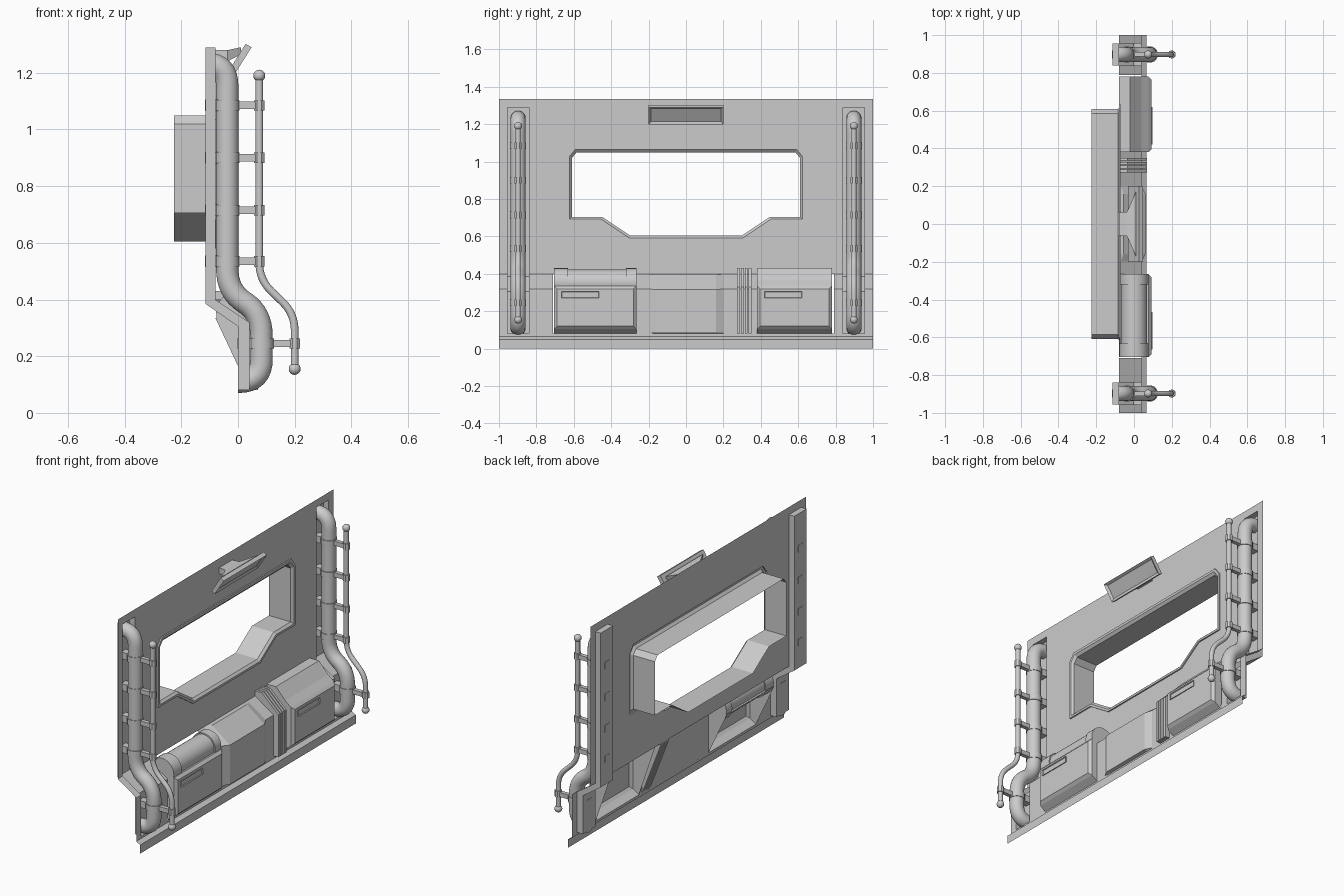
import bpy, bmesh, math
from mathutils import Vector

cube = bpy.data.objects.get("Cube")
if cube:
    bpy.data.objects.remove(cube, do_unlink=True)


def finish(name, bm, smooth=False):
    """Orient faces outward (open shells towards +x) and make the object."""
    bmesh.ops.recalc_face_normals(bm, faces=bm.faces)
    if sum(f.normal.x * f.calc_area() for f in bm.faces) < -1e-4:
        bmesh.ops.reverse_faces(bm, faces=bm.faces)
    mesh = bpy.data.meshes.new(name)
    bm.to_mesh(mesh)
    bm.free()
    if smooth:
        mesh.shade_smooth()
        mesh.set_sharp_from_angle(angle=math.radians(35))
    obj = bpy.data.objects.new(name, mesh)
    bpy.context.collection.objects.link(obj)
    return obj


def loft(name, loops, closed=False, caps=False, smooth=False):
    bm = bmesh.new()
    rows = [[bm.verts.new(p) for p in loop] for loop in loops]
    n = len(rows[0])
    for a, b in zip(rows, rows[1:]):
        for i in range(n if closed else n - 1):
            j = (i + 1) % n
            bm.faces.new((a[i], a[j], b[j], b[i]))
    if caps:
        bm.faces.new(rows[0])
        bm.faces.new(rows[-1])
    return finish(name, bm, smooth)


def extrude(name, profile, y0, y1, closed=False, caps=True):
    """Sweep an (x, z) profile along y."""
    return loft(name, [[(x, y, z) for x, z in profile] for y in (y0, y1)], closed, caps)


def box(name, x0, x1, y0, y1, z0, z1):
    return extrude(name, [(x0, z0), (x1, z0), (x1, z1), (x0, z1)], y0, y1, True)


def inset(obj, direction, thickness, depth):
    """Inset the largest face that looks along the direction."""
    bm = bmesh.new()
    bm.from_mesh(obj.data)
    d = Vector(direction).normalized()
    face = max((f for f in bm.faces if f.normal.dot(d) > 0.9), key=lambda f: f.calc_area())
    bmesh.ops.inset_individual(bm, faces=[face], thickness=thickness, depth=depth)
    bm.to_mesh(obj.data)
    bm.free()


def rounded(points, bend):
    """Round the corners of an (x, z) path."""
    pts = [Vector(p) for p in points]
    out = [pts[0]]
    last = len(pts) - 1
    for i in range(1, last):
        a, p, b = pts[i - 1:i + 2]
        ca = min(bend, (a - p).length * (0.95 if i == 1 else 0.48))
        cb = min(bend, (b - p).length * (0.95 if i == last - 1 else 0.48))
        s, e = p + (a - p).normalized() * ca, p + (b - p).normalized() * cb
        for k in range(9):
            t = k / 8
            out.append(s * (1 - t) ** 2 + p * (2 * t * (1 - t)) + e * t * t)
    return out + [pts[-1]]


def tube(name, path, y, radius, sides=20):
    path = [Vector(p) for p in path]
    loops = []
    for i, p in enumerate(path):
        t = (path[min(i + 1, len(path) - 1)] - path[max(i - 1, 0)]).normalized()
        ring = []
        for k in range(sides):
            a = math.tau * (k + 0.5) / sides
            c = radius * math.cos(a)
            ring.append((p.x - t.y * c, y + radius * math.sin(a), p.y + t.x * c))
        loops.append(ring)
    return loft(name, loops, True, True, True)


def ball(name, x, y, z, radius):
    bm = bmesh.new()
    bmesh.ops.create_uvsphere(bm, u_segments=16, v_segments=10, radius=radius)
    bmesh.ops.translate(bm, verts=bm.verts, vec=(x, y, z))
    return finish(name, bm, True)


def mirrored(half):
    return half + [(-y, z) for y, z in reversed(half)]


# Upper wall sheet with window opening and pipe notches
BACK, FRONT, SILL = -0.08, 0.04, 0.08
IN, OUT = 0.84, 0.955
outer = mirrored([(1, 1.335), (1, 0.4), (OUT, 0.4), (OUT, 1.29), (IN, 1.29), (IN, 0.4)])
window_out = mirrored([(0.6, 1.08), (0.635, 1.035), (0.635, 0.68), (0.46, 0.68), (0.31, 0.58)])
window_in = mirrored([(0.585, 1.05), (0.61, 1.02), (0.61, 0.705), (0.45, 0.705), (0.3, 0.605)])
bm = bmesh.new()
for loop in (outer, window_out):
    vs = [bm.verts.new((BACK, y, z)) for y, z in loop]
    for i, v in enumerate(vs):
        bm.edges.new((v, vs[i - 1]))
bmesh.ops.triangle_fill(bm, use_beauty=True, use_dissolve=False, edges=bm.edges, normal=(1, 0, 0))
finish("upper_wall", bm)

# Window trim and the deep tunnel behind it
middle = [((a[0] + b[0]) / 2, (a[1] + b[1]) / 2) for a, b in zip(window_out, window_in)]
stages = [(BACK, window_out), (BACK + 0.008, window_out), (BACK + 0.008, middle),
          (BACK - 0.005, window_in), (-0.225, window_in)]
loft("window_frame", [[(x, y, z) for y, z in loop] for x, loop in stages], closed=True)

# Lower wall columns between the openings, and the bottom lip
slope = [(BACK, 0.4), (FRONT, 0.32), (FRONT, SILL)]
for y0, y1 in ((-1, -OUT), (-IN, -0.71), (-0.265, 0.38), (0.79, IN), (OUT, 1)):
    extrude("lower_wall", slope, y0, y1, caps=False)
extrude("bottom_lip", [(FRONT, SILL), (FRONT, 0.065), (0.065, 0.05), (0.065, 0)], -1, 1, caps=False)

# Pipe alcoves, pipes, handrails and clamps on both sides
rim = [(BACK, 1.29)] + slope
rear = [(-0.115, 1.29), (-0.115, 0.385), (0, 0.305), (0, SILL)]
big_path = rounded([(-0.115, 1.232), (-0.038, 1.232), (-0.038, 0.43), (0.083, 0.35),
                    (0.083, 0.11), (0, 0.11)], 0.08)
rail_path = rounded([(0.075, 1.19), (0.075, 0.47), (0.2, 0.35), (0.2, 0.155)], 0.06)
clamps = [(z, -0.038, 0.075, -0.117) for z in (1.085, 0.9, 0.715, 0.535)]
clamps.append((0.245, 0.083, 0.2, -0.002))
for side, s in (("right", -1), ("left", 1)):
    y = 0.8975 * s
    a, b = y - 0.0575, y + 0.0575
    loft(side + "_alcove", [[(w[0], a, w[1]), (r[0], a, r[1]), (r[0], b, r[1]), (w[0], b, w[1])]
                            for w, r in zip(rim, rear)], caps=True)
    tube(side + "_pipe", big_path, y, 0.04)
    tube(side + "_rail", rail_path, y, 0.014, 12)
    for x, z in ((0.075, 1.19), (0.2, 0.155)):
        ball(side + "_rail_knob", x, y, z, 0.021)
    for z, px, rx, wx in clamps:
        tube(side + "_pipe_band", [(px, z - 0.018), (px, z + 0.018)], y, 0.044, 16)
        tube(side + "_rail_band", [(rx, z - 0.018), (rx, z + 0.018)], y, 0.02, 8)
        box(side + "_clamp_bar", px + 0.035, rx - 0.01, y - 0.012, y + 0.012, z - 0.013, z + 0.013)
        box(side + "_wall_mount", wx, px - 0.03, y - 0.022, y + 0.022, z - 0.02, z + 0.02)


# Equipment cabinets: hollow shells with a raised door and a slot
def cabinet(name, top, y0, y1):
    shell = extrude(name, top + [(0.077, 0.105), (FRONT, SILL)], y0, y1)
    inset(shell, (1, 0, 0), 0.022, 0.015)
    slot = box(name + "_slot", 0.088, 0.097, y0 + 0.04, y0 + 0.24, 0.27, 0.305)
    inset(slot, (1, 0, 0), 0.006, -0.007)


cabinet("left_cabinet", [(BACK, 0.43), (-0.02, 0.43), (0.04, 0.365), (0.077, 0.335)], 0.38, 0.78)
cabinet("right_cabinet", [(BACK, 0.335), (0.077, 0.335)], -0.705, -0.265)

# Canister lying on the right cabinet
for name, y0, y1, r in (("canister_body", -0.63, -0.32, 0.07),
                        ("canister_cap", -0.705, -0.63, 0.077), ("canister_cap", -0.32, -0.265, 0.077)):
    ring = [(r * math.cos(k * math.tau / 28), 0.353 + r * math.sin(k * math.tau / 28)) for k in range(28)]
    loft(name, [[(x, y, z) for x, z in ring] for y in (y0, y1)], True, True, True)

# Centre cover with tapered sides
cover = [(BACK, 0.4), (-0.055, 0.4), (0.06, 0.315), (0.06, 0.085), (FRONT, SILL)]
base = [(BACK, 0.4), (BACK + 0.01, 0.393), (FRONT, 0.32), (FRONT, 0.085), (FRONT, SILL)]
loft("centre_cover", [[(x, y, z) for x, z in prof] for prof, y in
                      ((base, -0.2), (cover, -0.16), (cover, 0.16), (base, 0.2))])

# Ribbed conduit bundle
ribs = [(BACK, 0.43), (-0.035, 0.43), (0.07, 0.33), (0.07, SILL), (FRONT, SILL), (BACK, 0.39)]
for k in range(4):
    y = 0.281 + 0.0205 * k
    extrude("conduit_rib", ribs, y - 0.0075, y + 0.0075, True)

# Tilted lamp on a flaring arm
plate = [(0.027, 1.302), (0.048, 1.29), (-0.01, 1.198), (-0.031, 1.21)]
lamp = extrude("lamp_head", plate, -0.2, 0.2, True)
inset(lamp, (0.092, 0, -0.058), 0.02, -0.01)
loft("lamp_arm", [[(x, y, z) for y, z in ((-w, hi), (w, hi), (w, lo), (-w, lo))]
                  for x, w, hi, lo in ((BACK, 0.06, 1.28, 1.245), (-0.037, 0.065, 1.28, 1.24),
                                       (0.01, 0.17, 1.29, 1.265))], True, True)
